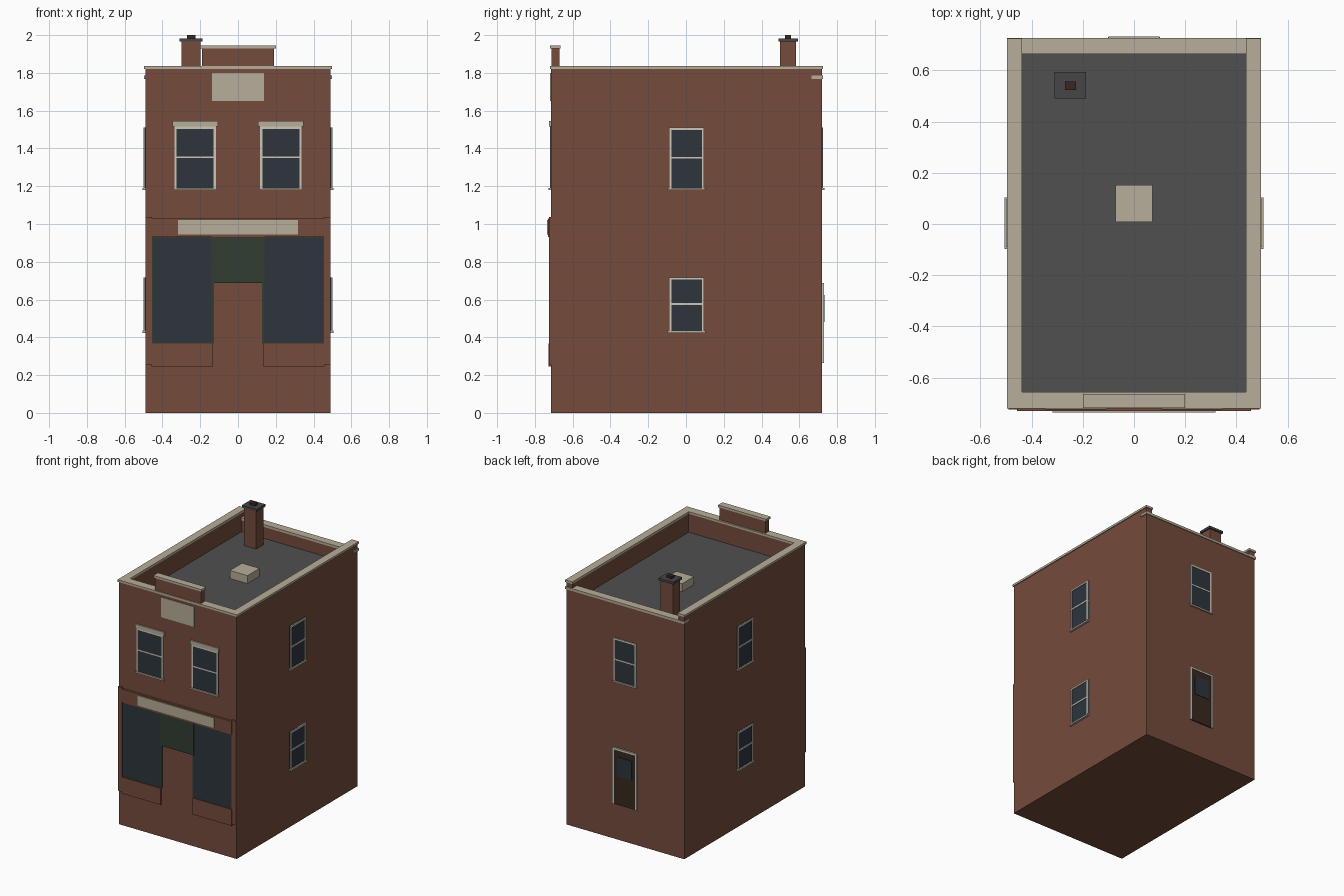
import bpy, bmesh
from math import pi
from mathutils import Matrix, Vector

cube = bpy.data.objects.get("Cube")
if cube:
    bpy.data.objects.remove(cube, do_unlink=True)


def material(name, r, g, b):
    m = bpy.data.materials.new(name)
    m.use_nodes = True
    m.diffuse_color = (r, g, b, 1)
    node = next(n for n in m.node_tree.nodes if n.type == 'BSDF_PRINCIPLED')
    node.inputs["Base Color"].default_value = (r, g, b, 1)
    node.inputs["Roughness"].default_value = 0.9
    return m


BRICK = material("brick", .178, .071, .044)
STONE = material("stone", .474, .423, .319)
TRIM = material("window_trim", .61, .57, .50)
GLASS = material("glass", .026, .035, .046)
GREEN = material("shopfront_green", .031, .048, .032)
ROOF = material("roof_grey", .08, .08, .08)
CAP = material("cap_grey", .062, .062, .066)
BROWN = material("dark_brown", .04, .022, .014)


def boxes(name, mat, spans, matrix=Matrix()):
    """One object made of boxes, each given as x, y and z ranges."""
    bm = bmesh.new()
    for span in spans:
        lo, hi = Vector(span[0::2]), Vector(span[1::2])
        size = Matrix.Diagonal((*(hi - lo), 1))
        bmesh.ops.create_cube(bm, size=1, matrix=matrix @ Matrix.Translation((lo + hi) / 2) @ size)
    mesh = bpy.data.meshes.new(name)
    bm.to_mesh(mesh)
    bm.free()
    mesh.materials.append(mat)
    obj = bpy.data.objects.new(name, mesh)
    bpy.context.collection.objects.link(obj)
    return obj


def frame(w, z0, z1, t, d):
    """Two jambs and a head around an opening, standing off the wall by d."""
    return [(-w, -w + t, -d, 0, z0, z1), (w - t, w, -d, 0, z0, z1),
            (-w + t, w - t, -d, 0, z1 - t, z1)]


def wall(x, y, angle):
    """Places parts built facing -y onto a wall."""
    return Matrix.Translation((x, y, 0)) @ Matrix.Rotation(angle, 4, 'Z')


def window(name, place, w, z0, z1, d, lintel=False):
    mid = z0 + (z1 - z0) * .51
    boxes(name + "_glass", GLASS, [(-w, w, -d * .5, 0, z0, z1)], place)
    bars = frame(w, z0, z1, .012, d)
    bars.append((-w, w, -d, 0, mid - .005, mid + .005))
    boxes(name + "_frame", TRIM, bars, place)
    boxes(name + "_sill", STONE, [(-w - .007, w + .007, -d - .006, 0, z0 - .006, z0 + .006)], place)
    if lintel:
        boxes(name + "_lintel", STONE, [(-w - .01, w + .01, -d - .004, 0, z1, z1 + .03)], place)


# Main block with a flat roof
X, YF, YB, DECK, TOP = .49, -.715, .72, 1.68, 1.82
body = boxes("main_block", BRICK, [(-X, X, YF, YB, 0, DECK)])
body.data.materials.append(ROOF)
for face in body.data.polygons:
    face.material_index = int(face.normal.z > .5)

# Parapets, with a lower one at the back, and their copings
IN = .44
boxes("front_parapet", BRICK, [(-X, X, YF, -.66, DECK, TOP)])
boxes("rear_parapet", BRICK, [(-IN, IN, .67, YB, DECK, 1.77)])
for side, s in (("left", 1), ("right", -1)):
    a, b = sorted((s * IN, s * X))
    boxes(side + "_parapet", BRICK, [(a, b, -.66, YB, DECK, TOP)])
    a, b = sorted((s * (IN - .003), s * (X + .007)))
    boxes(side + "_coping", STONE, [(a, b, -.657, YB + .005, TOP, TOP + .016)])
boxes("front_coping", STONE, [(-X - .007, X + .007, YF - .005, -.657, TOP, TOP + .016)])
boxes("rear_coping", STONE, [(-X - .007, X + .007, .665, YB + .006, 1.768, 1.786)])
boxes("raised_parapet", BRICK, [(-.19, .19, YF + .002, -.67, TOP + .01, 1.93)])
boxes("raised_parapet_coping", STONE, [(-.2, .2, YF - .004, -.665, 1.93, 1.946)])

# Roof hatch and chimney
boxes("roof_hatch", STONE, [(-.073, .073, .008, .152, DECK, 1.74)])
boxes("chimney", BRICK, [(-.3, -.198, .497, .583, DECK, 1.965)])
boxes("chimney_cap", CAP, [(-.31, -.188, .49, .593, 1.965, 1.983)])
boxes("chimney_flue", BROWN, [(-.27, -.226, .523, .557, 1.983, 2)])

# Windows on every wall
for side, s in (("left", 1), ("right", -1)):
    window("front_" + side + "_window", wall(s * .227, YF, 0), .11, 1.185, 1.515, .006, True)
    for floor, z0, z1 in (("upper", 1.185, 1.51), ("lower", .43, .717)):
        window(side + "_" + floor + "_window", wall(s * X, .003, s * pi / 2), .093, z0, z1, .01)
window("rear_window", wall(0, YB, pi), .093, 1.185, 1.51, .006)
boxes("front_plaque", STONE, [(-.138, .138, YF - .004, YF, 1.65, 1.8)])

# Back door
back = wall(0, YB, pi)
boxes("back_door", BROWN, [(-.09, .09, -.008, 0, .265, .675)], back)
boxes("back_door_frame", TRIM, frame(.102, .265, .688, .014, .011), back)
boxes("back_door_glass", GLASS, [(-.06, .06, -.012, 0, .48, .625)], back)

# Shopfront: mirrored pilasters, bulkheads and display windows
for side, s in (("left", 1), ("right", -1)):
    def shop(name, mat, x0, x1, depth, z0, z1):
        a, b = sorted((s * x0, s * x1))
        boxes(side + "_" + name, mat, [(a, b, YF - depth, YF, z0, z1)])
    shop("pilaster", BRICK, .455, X, .01, .255, 1.038)
    shop("bulkhead", BRICK, .133, .457, .014, .245, .368)
    shop("display_frame", GREEN, .127, .457, .007, .368, .932)
    shop("display_glass", GLASS, .138, .449, .009, .372, .926)
boxes("door_transom", GREEN, [(-.14, .14, YF - .01, YF, .688, .93)])
boxes("shop_fascia", BRICK, [(-.457, .457, YF - .016, YF, .93, 1.03)])
boxes("fascia_board", STONE, [(-.318, .318, YF - .022, YF, .945, 1.02)])
